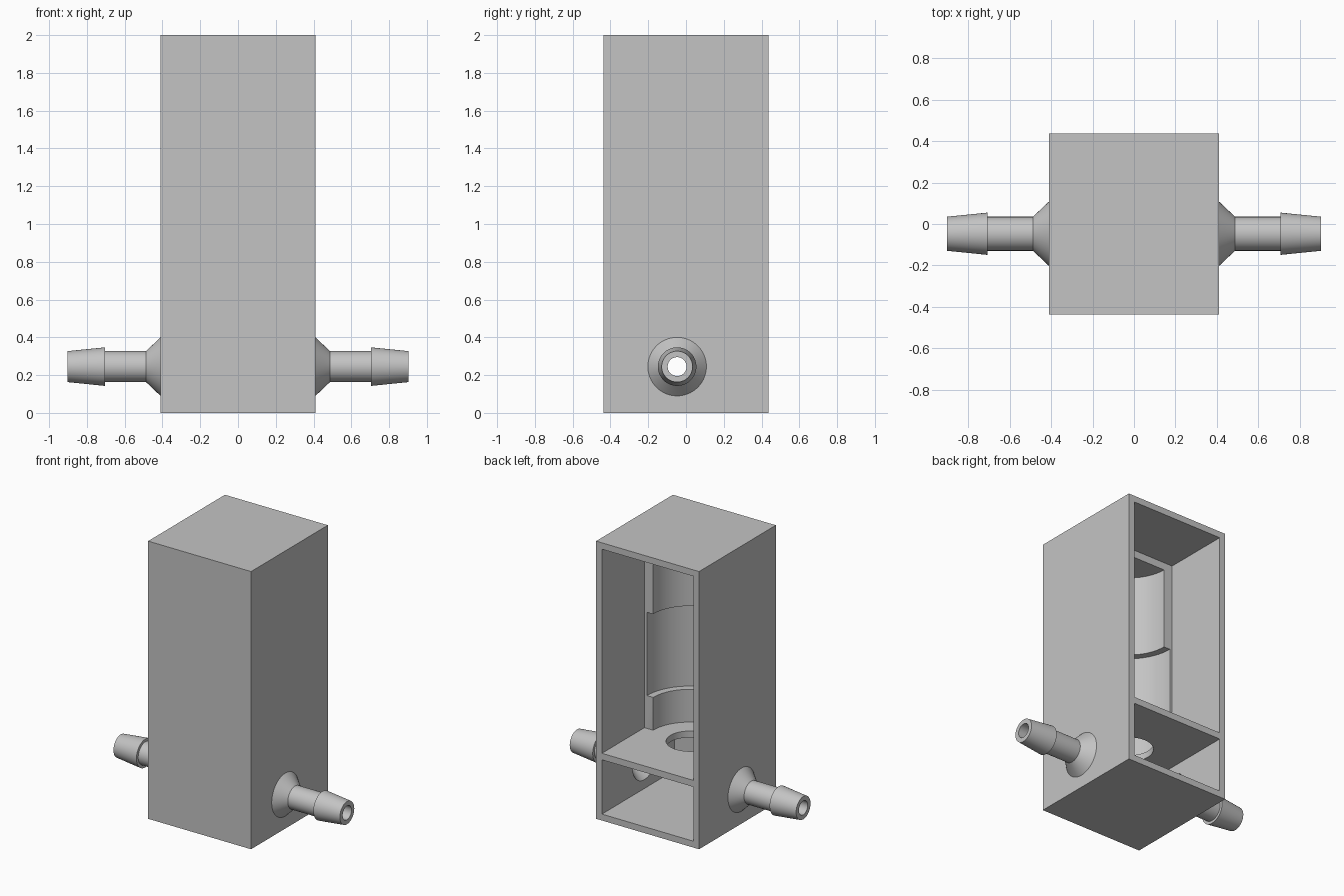
import bpy
import bmesh
import math
from mathutils import Matrix, Vector

cube = bpy.data.objects.get("Cube")
if cube:
    bpy.data.objects.remove(cube, do_unlink=True)

# Single grey plastic
grey = bpy.data.materials.new("grey plastic")
grey.use_nodes = True
COLOUR = (0.55, 0.55, 0.55, 1)
grey.diffuse_color = COLOUR
grey.node_tree.nodes["Principled BSDF"].inputs["Base Color"].default_value = COLOUR

HALF_X, HALF_Y, HEIGHT = 0.41, 0.437, 2.0
WALL = 0.046
AXIS_Y = -0.047              # shared by the motor recess and the hose ports
PORT_Z = 0.245
SHELF_LOW, SHELF_TOP = 0.437, 0.484
INNER_X = HALF_X - WALL


def finish(name, bm):
    bmesh.ops.recalc_face_normals(bm, faces=bm.faces)
    mesh = bpy.data.meshes.new(name)
    bm.to_mesh(mesh)
    bm.free()
    mesh.materials.append(grey)
    obj = bpy.data.objects.new(name, mesh)
    bpy.context.collection.objects.link(obj)
    return obj


def box(name, low, high):
    low, high = Vector(low), Vector(high)
    bm = bmesh.new()
    place = Matrix.Translation((low + high) / 2) @ Matrix.Diagonal((*(high - low), 1))
    bmesh.ops.create_cube(bm, size=1, matrix=place)
    return finish(name, bm)


def cylinder(name, radius, start, end, along_x=False):
    start, end = Vector(start), Vector(end)
    turn = Matrix.Rotation(math.pi / 2, 4, "Y") if along_x else Matrix()
    bm = bmesh.new()
    bmesh.ops.create_cone(bm, cap_ends=True, segments=64, radius1=radius, radius2=radius,
                          depth=(end - start).length,
                          matrix=Matrix.Translation((start + end) / 2) @ turn)
    return finish(name, bm)


def activate(obj):
    bpy.ops.object.select_all(action="DESELECT")
    obj.select_set(True)
    bpy.context.view_layer.objects.active = obj


def cut(target, cutter):
    mod = target.modifiers.new("cut", "BOOLEAN")
    mod.operation = "DIFFERENCE"
    mod.solver = "EXACT"
    mod.object = cutter
    activate(target)
    bpy.ops.object.modifier_apply(modifier=mod.name)
    bpy.data.objects.remove(cutter, do_unlink=True)


def smooth(obj):
    activate(obj)
    bpy.ops.object.shade_smooth_by_angle(angle=math.radians(25))


# Housing: tall case open at the back, with a shelf and a solid front block
housing = box("housing", (-HALF_X, -HALF_Y, 0), (HALF_X, HALF_Y, HEIGHT))
back = HALF_Y + 0.1
cut(housing, box("upper_cavity", (-INNER_X, AXIS_Y, SHELF_TOP), (INNER_X, back, HEIGHT - WALL)))
cut(housing, box("lower_cavity", (-INNER_X, WALL - HALF_Y, WALL), (INNER_X, back, SHELF_LOW)))

# Stepped round recess in the block, and the round opening in the shelf
for name, radius, low, high in (
        ("recess", 0.295, SHELF_TOP, 1.9),
        ("wide_recess", 0.345, 0.72, 1.32),
        ("shelf_opening", 0.157, SHELF_LOW - 0.03, SHELF_TOP + 0.05)):
    cut(housing, cylinder(name, radius, (0, AXIS_Y, low), (0, AXIS_Y, high)))

# Port holes through both side walls
for side in (-1, 1):
    cut(housing, cylinder("port_hole", 0.155, (side * (INNER_X - 0.1), AXIS_Y, PORT_Z),
                          (side * (HALF_X + 0.1), AXIS_Y, PORT_Z), along_x=True))
smooth(housing)

# Barbed hose ports: hollow lathe profile of (distance, radius)
PROFILE = [(INNER_X, 0.155), (HALF_X, 0.155), (0.487, 0.082), (0.705, 0.082),
           (0.705, 0.102), (0.902, 0.082), (0.902, 0.05), (0.465, 0.05), (INNER_X, 0.135)]
for side, name in ((1, "left_hose_port"), (-1, "right_hose_port")):
    bm = bmesh.new()
    ring = [bm.verts.new((side * x, AXIS_Y, PORT_Z + r)) for x, r in PROFILE]
    edges = [bm.edges.new((a, b)) for a, b in zip(ring, ring[1:] + ring[:1])]
    bmesh.ops.spin(bm, geom=ring + edges, cent=(0, AXIS_Y, PORT_Z), axis=(1, 0, 0),
                   angle=math.tau, steps=64)
    bmesh.ops.remove_doubles(bm, verts=bm.verts, dist=0.0005)
    smooth(finish(name, bm))
